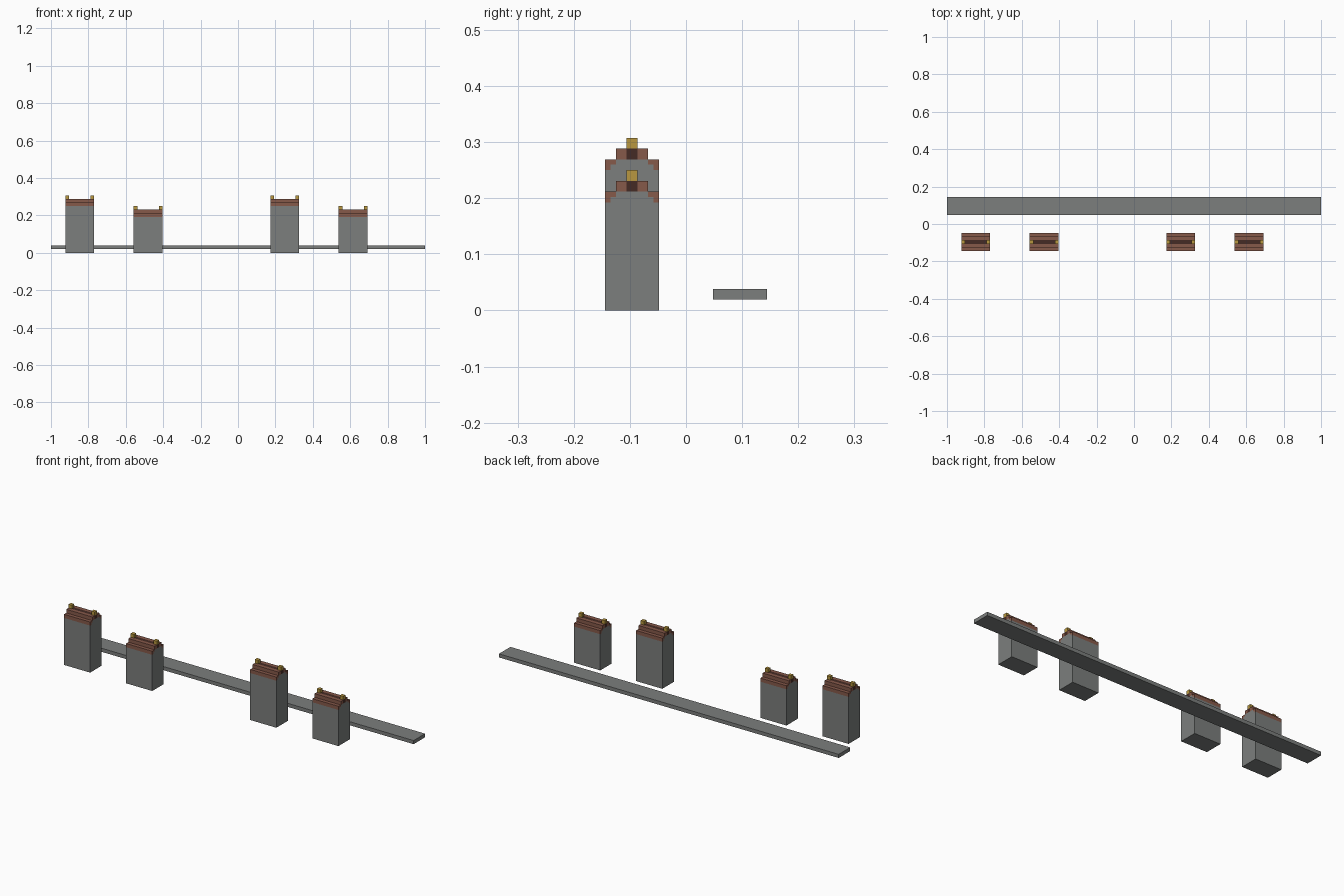
import bpy
import bmesh

U = 2 / 104  # one building block

cube = bpy.data.objects.get("Cube")
if cube:
    bpy.data.objects.remove(cube, do_unlink=True)


def material(name, rgb):
    mat = bpy.data.materials.new(name)
    mat.use_nodes = True
    mat.diffuse_color = (*rgb, 1)
    mat.node_tree.nodes["Principled BSDF"].inputs["Base Color"].default_value = (*rgb, 1)
    return mat


STONE = material("grey stone", (0.2, 0.21, 0.205))
BRICK = material("brown roof", (0.24, 0.1, 0.068))
DARK = material("dark ridge", (0.06, 0.024, 0.018))
GOLD = material("gold", (0.48, 0.31, 0.05))


def extrude_x(name, profile, x0, x1, mat):
    """Extrude a (y, z) profile, in blocks, along x."""
    bm = bmesh.new()
    face = bm.faces.new([bm.verts.new((x0 * U, y * U, z * U)) for y, z in profile])
    ext = bmesh.ops.extrude_face_region(bm, geom=[face])
    verts = [v for v in ext["geom"] if isinstance(v, bmesh.types.BMVert)]
    bmesh.ops.translate(bm, verts=verts, vec=((x1 - x0) * U, 0, 0))
    bmesh.ops.recalc_face_normals(bm, faces=bm.faces)
    mesh = bpy.data.meshes.new(name)
    bm.to_mesh(mesh)
    bm.free()
    mesh.materials.append(mat)
    obj = bpy.data.objects.new(name, mesh)
    bpy.context.collection.objects.link(obj)
    return obj


def box(name, x0, x1, y0, y1, z0, z1, mat):
    return extrude_x(name, [(y0, z0), (y1, z0), (y1, z1), (y0, z1)], x0, x1, mat)


def mirrored(points, mid):
    """Add the points reflected about y = mid, in reverse order."""
    return points + [(2 * mid - y, z) for y, z in reversed(points)]


def tower(label, x, h):
    x1, mid = x + 8, -5
    # Stone body with a stepped gable under the roof
    body = [(-7.5, 0), (-7.5, h), (-7, h), (-7, h + .5), (-6.5, h + .5), (-6.5, h + 1)]
    extrude_x(label + "_body", mirrored(body, mid), x, x1, STONE)
    # Eaves: upside-down steps on both long sides
    eave = [(-7.5, h), (-7, h), (-7, h + .5), (-6.5, h + .5), (-6.5, h + 1), (-7.5, h + 1)]
    for side, s in (("front", 1), ("back", -1)):
        extrude_x(f"{label}_{side}_eave", [(mid + s * (y - mid), z) for y, z in eave], x, x1, BRICK)
        lo, hi = sorted((mid - 1.5 * s, mid - .5 * s))
        box(f"{label}_{side}_upper_roof", x, x1, lo, hi, h + 1, h + 2, BRICK)
    # Ridge and gold end caps
    box(label + "_ridge", x, x1, mid - .5, mid + .5, h + 1, h + 2, DARK)
    for end, cx in (("right", x), ("left", x1 - 1)):
        box(f"{label}_{end}_finial", cx, cx + 1, mid - .5, mid + .5, h + 2, h + 3, GOLD)


# Long flat walkway behind the towers
box("walkway", -52, 52, 2.5, 7.5, 1, 2, STONE)

# Two pairs of a tall and a short tower
for pair, start in (("right", -48), ("left", 9)):
    tower(pair + "_tall_tower", start, 13)
    tower(pair + "_short_tower", start + 19, 10)
